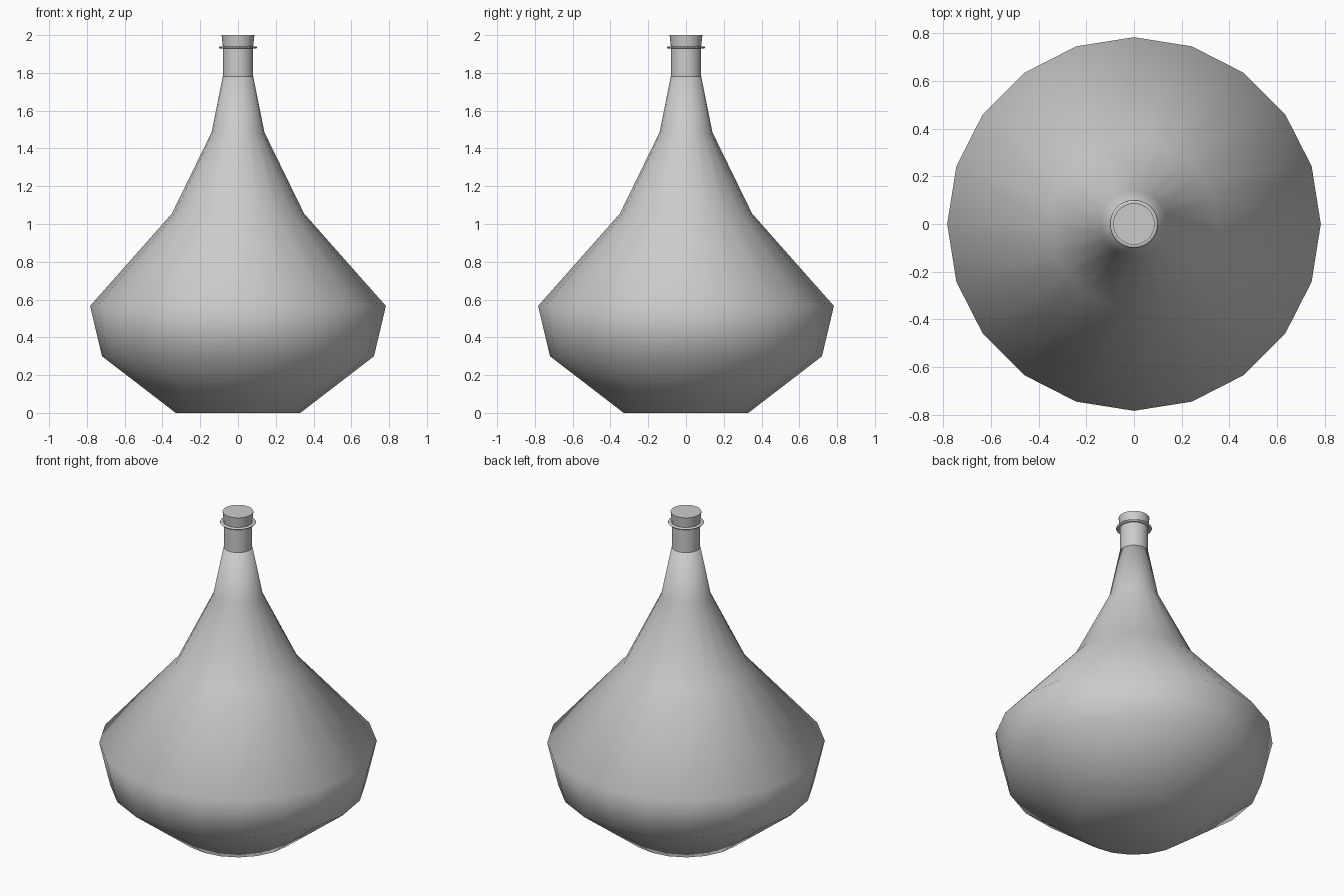
import bpy, bmesh
from math import cos, sin, tau, radians

if "Cube" in bpy.data.objects:
    bpy.data.objects.remove(bpy.data.objects["Cube"])


def lathe(name, profile, sides, caps=True, smooth_angle=None):
    """Spin (radius, z) points around z; capped ends, or a closed loop."""
    bm = bmesh.new()
    rings = [[bm.verts.new((r * cos(tau * i / sides), r * sin(tau * i / sides), z))
              for i in range(sides)] for r, z in profile]
    pairs = list(zip(rings, rings[1:]))
    if caps:
        bm.faces.new(rings[0])
        bm.faces.new(rings[-1])
    else:
        pairs.append((rings[-1], rings[0]))
    for a, b in pairs:
        for i in range(sides):
            j = (i + 1) % sides
            bm.faces.new((a[i], a[j], b[j], b[i]))
    bmesh.ops.recalc_face_normals(bm, faces=bm.faces[:])
    for f in bm.faces:
        f.smooth = True
    mesh = bpy.data.meshes.new(name)
    bm.to_mesh(mesh)
    bm.free()
    if smooth_angle:
        mesh.set_sharp_from_angle(angle=radians(smooth_angle))
    obj = bpy.data.objects.new(name, mesh)
    bpy.context.collection.objects.link(obj)
    return obj


# Low-poly flask body, smooth shaded throughout
lathe("flask_body", [(0.33, 0), (0.72, 0.30), (0.783, 0.566), (0.35, 1.055),
                     (0.14, 1.485), (0.081, 1.78)], 20)

# Straight neck
lathe("neck", [(0.08, 1.775), (0.08, 1.94)], 32, smooth_angle=40)

# Thin lip ring around the neck
lathe("lip_ring", [(0.079 + 0.011 + 0.011 * cos(tau * k / 8),
                    1.934 + 0.006 * sin(tau * k / 8)) for k in range(8)],
      32, caps=False)

# Tapered stopper
lathe("stopper", [(0.078, 1.92), (0.087, 2.0)], 32, smooth_angle=40)
